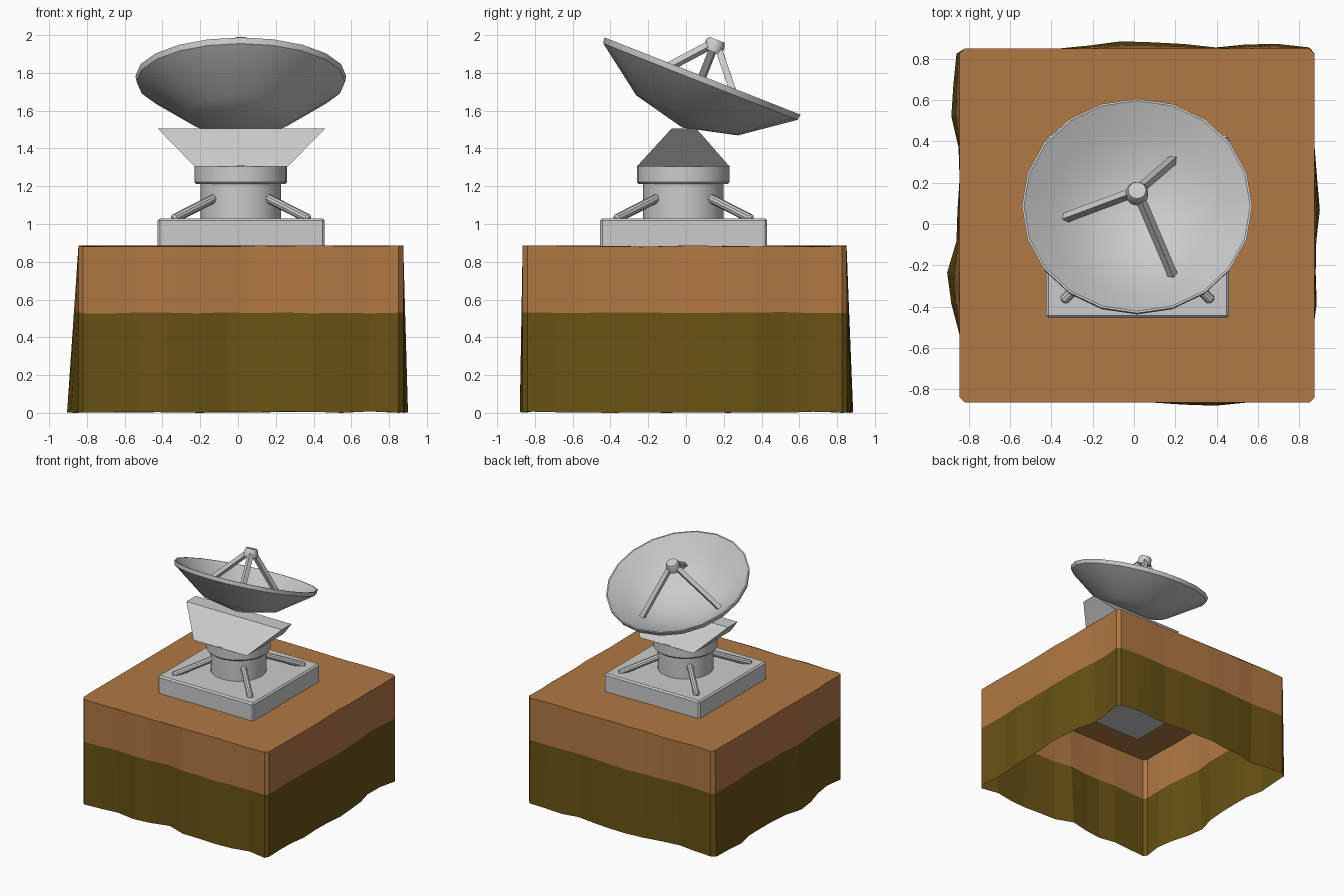
import bpy, bmesh, math, random
from mathutils import Vector, Matrix

if "Cube" in bpy.data.objects:
    bpy.data.objects.remove(bpy.data.objects["Cube"])

random.seed(4)
CX, CY = 0.0165, -0.0125


def material(name, rgb):
    m = bpy.data.materials.new(name)
    m.diffuse_color = (*rgb, 1)
    m.use_nodes = True
    m.node_tree.nodes["Principled BSDF"].inputs["Base Color"].default_value = m.diffuse_color
    return m


def finish(bm, name, smooth=True, fix=True):
    if fix:
        bmesh.ops.recalc_face_normals(bm, faces=bm.faces[:])
    me = bpy.data.meshes.new(name)
    bm.to_mesh(me)
    bm.free()
    ob = bpy.data.objects.new(name, me)
    bpy.context.collection.objects.link(ob)
    if smooth:
        bpy.ops.object.select_all(action='DESELECT')
        bpy.context.view_layer.objects.active = ob
        ob.select_set(True)
        bpy.ops.object.shade_smooth_by_angle(angle=math.radians(35))
    return ob


def lathe(name, profile, sides, matrix):
    """Revolve (radius, height) points around local z; radius 0 makes a pole."""
    bm = bmesh.new()
    rings = []
    for r, h in profile:
        n = 1 if r == 0 else sides
        rings.append([bm.verts.new(matrix @ Vector((r * math.cos(math.tau * i / sides),
                                                    r * math.sin(math.tau * i / sides), h)))
                      for i in range(n)])
    for a, b in zip(rings, rings[1:]):
        for i in range(sides):
            j = (i + 1) % sides
            quad = [a[i % len(a)], a[j % len(a)], b[j % len(b)], b[i % len(b)]]
            bm.faces.new(list(dict.fromkeys(quad)))
    return finish(bm, name)


def rod(name, p, q, radius, sides, cap=0.0):
    """Straight bar from p to q, with optional domed ends."""
    d = q - p
    m = Matrix.Translation(p) @ d.to_track_quat('Z', 'Y').to_matrix().to_4x4()
    L = d.length
    prof = [(0, 0), (radius * (0.6 if cap else 1), 0)]
    if cap:
        prof += [(radius, cap), (radius, L - cap)]
    prof += [(radius * (0.6 if cap else 1), L), (0, L)]
    return lathe(name, prof, sides, m)


# soil block: open-bottomed shell with rough sides
brown = material("topsoil_brown", (0.44, 0.19, 0.056))
olive = material("subsoil_olive", (0.14, 0.085, 0.007))
x0, x1, y0, y1, c = -0.845, 0.875, -0.865, 0.85, 0.025
sides = [
    ((x0 + c, y0), (x1 - c, y0), (0, -1),
     [0, -.01, -.02, 0, -.02, -.05, 0, .01, .015, 0, -.02, 0]),
    ((x1, y0 + c), (x1, y1 - c), (1, 0),
     [0, -.01, -.01, .01, .005, .008, .025, .012, 0, -.04, -.03, 0]),
    ((x1 - c, y1), (x0 + c, y1), (0, 1),
     [.005, .022, .02, .005, .022, .03, .035, .015, 0, -.03, -.01, 0]),
    ((x0, y1 - c), (x0, y0 + c), (-1, 0),
     [.015, .03, .04, .005, 0, .01, .015, .06, .04, 0, -.02, 0]),
]
bm = bmesh.new()
loops = [[], [], []]
for a, b, n, offsets in sides:
    for i, off in enumerate(offsets):
        p = Vector(a).lerp(Vector(b), i / (len(offsets) - 1))
        for loop, z, k in zip(loops, (0.883, 0.53, 0.004), (0, 0.4, 1)):
            q = p + Vector(n) * off * k
            loop.append(bm.verts.new((q.x, q.y, z + random.uniform(-.004, .004))))
for k in range(2):
    up, low = loops[k], loops[k + 1]
    for i in range(len(up)):
        j = (i + 1) % len(up)
        bm.faces.new((low[i], low[j], up[j], up[i])).material_index = k
bm.faces.new(loops[0])
soil = finish(bm, "soil_block", smooth=False, fix=False)
soil.data.materials.append(brown)
soil.data.materials.append(olive)

# square foundation slab, sunk through the soil surface
bm = bmesh.new()
bmesh.ops.create_cube(bm, size=1, matrix=Matrix.Translation((CX, CY, 0.88))
                      @ Matrix.Diagonal((0.885, 0.885, 0.30, 1)))
bmesh.ops.bevel(bm, geom=bm.edges[:], offset=0.012, segments=1, affect='EDGES')
finish(bm, "foundation_slab", smooth=False)

# pedestal and turntable drum
centre = Matrix.Translation((CX - 0.002, CY - 0.002, 0))
lathe("pedestal", [(0, 1.0), (0.213, 1.0), (0.213, 1.225), (0, 1.225)], 24, centre)
lathe("turntable", [(0, 1.212), (0.236, 1.212), (0.245, 1.222), (0.245, 1.31), (0, 1.31)], 24, centre)

# four diagonal braces
for i in range(4):
    d = Vector((1, 0, 0))
    d.rotate(Matrix.Rotation(math.pi / 4 + i * math.pi / 2, 3, 'Z'))
    base = Vector((CX, CY, 0))
    rod(f"brace_{i + 1}", base + d * 0.51 + Vector((0, 0, 1.025)),
        base + d * 0.19 + Vector((0, 0, 1.14)), 0.024, 10, cap=0.01)

# flared yoke: wide along x at the top, narrow along y
bm = bmesh.new()
rings = []
for xa, xb, ya, yb, z in ((-.23, .265, -.26, .23, 1.305), (-.405, .44, -.095, .073, 1.485),
                          (-.425, .46, -.075, .05, 1.505)):
    rings.append([bm.verts.new((x, y, z)) for x, y in ((xa, ya), (xb, ya), (xb, yb), (xa, yb))])
for a, b in zip(rings, rings[1:]):
    for i in range(4):
        j = (i + 1) % 4
        bm.faces.new((a[i], a[j], b[j], b[i]))
bm.faces.new(rings[0])
bm.faces.new(rings[-1])
finish(bm, "yoke", smooth=False)

# tilted dish, local z along its axis, origin at the rim centre
tilt = Matrix.Translation((0.015, 0.0875, 1.783)) @ Matrix.Rotation(math.radians(-21.5), 4, 'X')
lathe("dish", [(0, -.293), (.29, -.223), (.552, -.032), (.558, 0), (.548, 0),
               (.42, -.105), (.28, -.198), (.14, -.247), (0, -.263)], 20, tilt)

# feed hub on three square legs
lathe("feed_hub", [(0, .14), (.053, .14), (.053, .185), (.043, .207), (0, .207)], 16, tilt)
for i in range(3):
    a = math.radians(60 + 120 * i)
    d = Vector((math.cos(a), math.sin(a), 0))
    rod(f"feed_leg_{i + 1}", tilt @ (d * 0.03 + Vector((0, 0, 0.165))),
        tilt @ (d * 0.355 + Vector((0, 0, -0.165))), 0.025, 4)
